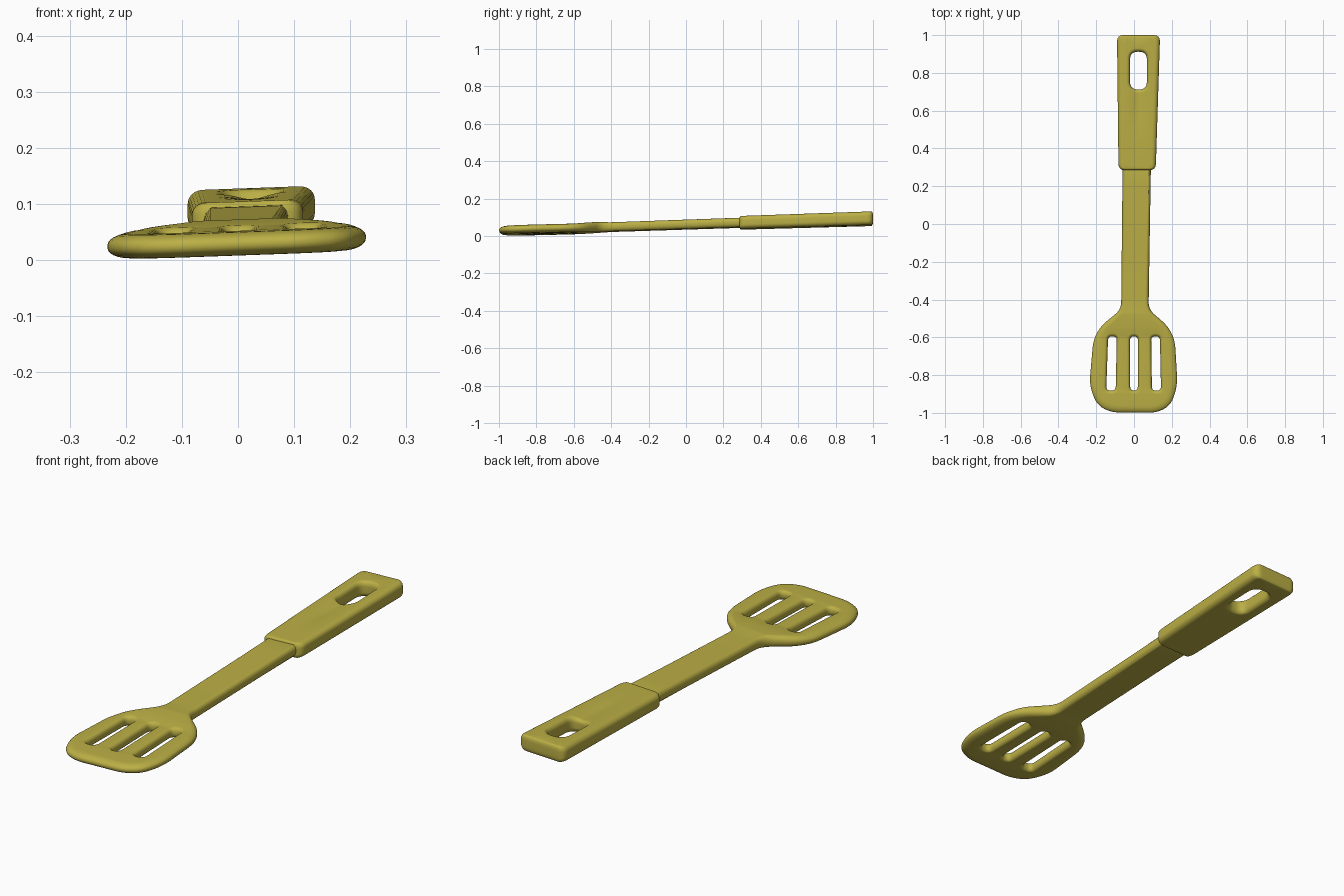
import bpy, bmesh
from math import sin, cos, pi, exp
from mathutils import Vector

if "Cube" in bpy.data.objects:
    bpy.data.objects.remove(bpy.data.objects["Cube"])

TILT = 0.036  # slight sideways lean of the whole utensil


def rounded(points, steps=8):
    """Closed outline from (x, y, corner size) points with rounded corners."""
    out = []
    n = len(points)
    for i, (x, y, d) in enumerate(points):
        p = Vector((x, y))
        a = p + (Vector(points[i - 1][:2]) - p).normalized() * d
        b = p + (Vector(points[(i + 1) % n][:2]) - p).normalized() * d
        for k in range(steps + 1):
            t = k / steps
            out.append(a * (1 - t) ** 2 + p * 2 * t * (1 - t) + b * t * t)
    return out


def interp(keys, y):
    """Piecewise linear centre height and half thickness along the length."""
    y = min(max(y, keys[0][0]), keys[-1][0])
    for a, b in zip(keys, keys[1:]):
        if y <= b[0]:
            t = (y - a[0]) / (b[0] - a[0])
            return [a[j] + (b[j] - a[j]) * t for j in (1, 2)]


def inward(loop, hole):
    """Unit normals that point into the material."""
    n = len(loop)
    area = sum(loop[i - 1].cross(loop[i]) for i in range(n))
    sign = (1 if area > 0 else -1) * (-1 if hole else 1)
    res = []
    for i in range(n):
        t = (loop[(i + 1) % n] - loop[i - 1]).normalized()
        res.append(Vector((-t.y, t.x)) * sign)
    return res


def soft_plate(name, loops, radii, keys, round_z, squash, cuts_x, cuts_y, dip, mat):
    """Plate with holes (loops[0] is the outside) and rounded rims."""
    bm = bmesh.new()
    caps = ([], [])
    for li, (loop, radius) in enumerate(zip(loops, radii)):
        normals = inward(loop, li > 0)
        rings = []
        for s in (-1, 1):
            for k in range(7):
                t = k / 6 * pi / 2
                t = pi / 2 - t if s < 0 else t
                z = s * (1 - round_z + round_z * sin(t))
                ring = []
                for p, nrm in zip(loop, normals):
                    o = nrm * radius(p.y) * (1 - cos(t))
                    if li == 0:
                        o.y *= squash
                    ring.append(bm.verts.new((p.x + o.x, p.y + o.y, z)))
                rings.append(ring)
        n = len(loop)
        for r0, r1 in zip(rings, rings[1:]):
            for i in range(n):
                j = (i + 1) % n
                bm.faces.new((r0[i], r0[j], r1[j], r1[i]))
        for cap, ring in zip(caps, (rings[0], rings[-1])):
            cap += [bm.edges.get((ring[i - 1], ring[i])) for i in range(n)]
    for cap in caps:
        bmesh.ops.triangle_fill(bm, edges=cap, use_beauty=True, use_dissolve=False)
    # cross cuts so the flat faces can follow the curved height
    for axis, cuts in ((0, cuts_x), (1, cuts_y)):
        for c in cuts:
            co, no = Vector(), Vector()
            co[axis], no[axis] = c, 1
            bmesh.ops.bisect_plane(bm, geom=bm.verts[:] + bm.edges[:] + bm.faces[:],
                                   dist=1e-5, plane_co=co, plane_no=no)
    for v in bm.verts:
        x, y, z = v.co
        centre, half = interp(keys, y)
        z -= max(z, 0) * dip * exp(-((x - 0.025) / 0.032) ** 2 - ((y - 0.66) / 0.14) ** 2)
        v.co.z = centre + half * z + TILT * x
    bmesh.ops.recalc_face_normals(bm, faces=bm.faces[:])
    mesh = bpy.data.meshes.new(name)
    bm.to_mesh(mesh)
    bm.free()
    ob = bpy.data.objects.new(name, mesh)
    bpy.context.collection.objects.link(ob)
    mesh.materials.append(mat)
    bpy.ops.object.select_all(action='DESELECT')
    ob.select_set(True)
    bpy.context.view_layer.objects.active = ob
    bpy.ops.object.shade_smooth_by_angle(angle=0.7)
    return ob


mat = bpy.data.materials.new("olive_plastic")
mat.diffuse_color = (0.5, 0.43, 0.06, 1)
mat.use_nodes = True
mat.node_tree.nodes["Principled BSDF"].inputs["Base Color"].default_value = mat.diffuse_color

# slotted blade that narrows into the flat shaft
blade = rounded([
    (-0.13, -0.997, 0.05), (0.13, -0.999, 0.05), (0.195, -0.955, 0.035),
    (0.231, -0.86, 0.06), (0.214, -0.57, 0.09), (0.077, -0.452, 0.04),
    (0.09, 0.34, 0.01), (-0.06, 0.34, 0.01), (-0.068, -0.452, 0.04),
    (-0.212, -0.57, 0.09), (-0.237, -0.86, 0.06), (-0.195, -0.955, 0.035)])
slots = [rounded([(a, -0.595, 0.022), (b, -0.595, 0.022), (c, -0.882, 0.022), (d, -0.882, 0.022)])
         for a, b, c, d in ((-0.137, -0.091, -0.097, -0.147),
                            (-0.021, 0.021, 0.02, -0.02),
                            (0.091, 0.137, 0.143, 0.095))]


def blade_rim(y):
    return 0.018 + 0.02 * min(max((-0.45 - y) / 0.15, 0), 1)


soft_plate("blade_and_shaft", [blade] + slots, [blade_rim] + [lambda y: 0.016] * 3,
           [(-1, 0.0285, 0.021), (-0.6, 0.038, 0.0225), (-0.48, 0.0455, 0.027),
            (-0.4, 0.0475, 0.024), (0.34, 0.072, 0.025)],
           0.9, 1, [], [-0.9, -0.8, -0.7, -0.6, -0.54, -0.48, -0.44, -0.4, -0.2, 0, 0.2], 0, mat)

# thicker grip with a hanging hole and a shallow thumb groove
grip = rounded([(-0.082, 0.285, 0.035), (0.115, 0.285, 0.035),
                (0.138, 1, 0.035), (-0.09, 1, 0.035)])
hole = rounded([(-0.021, 0.712, 0.042), (0.068, 0.712, 0.042),
                (0.068, 0.912, 0.042), (-0.021, 0.912, 0.042)])
soft_plate("handle_grip", [grip, hole], [lambda y: 0.024, lambda y: 0.018],
           [(0.285, 0.070, 0.034), (1, 0.092, 0.036)],
           0.65, 0.4, [-0.04 + 0.013 * i for i in range(11)],
           [0.35 + 0.05 * i for i in range(12)], 0.3, mat)
